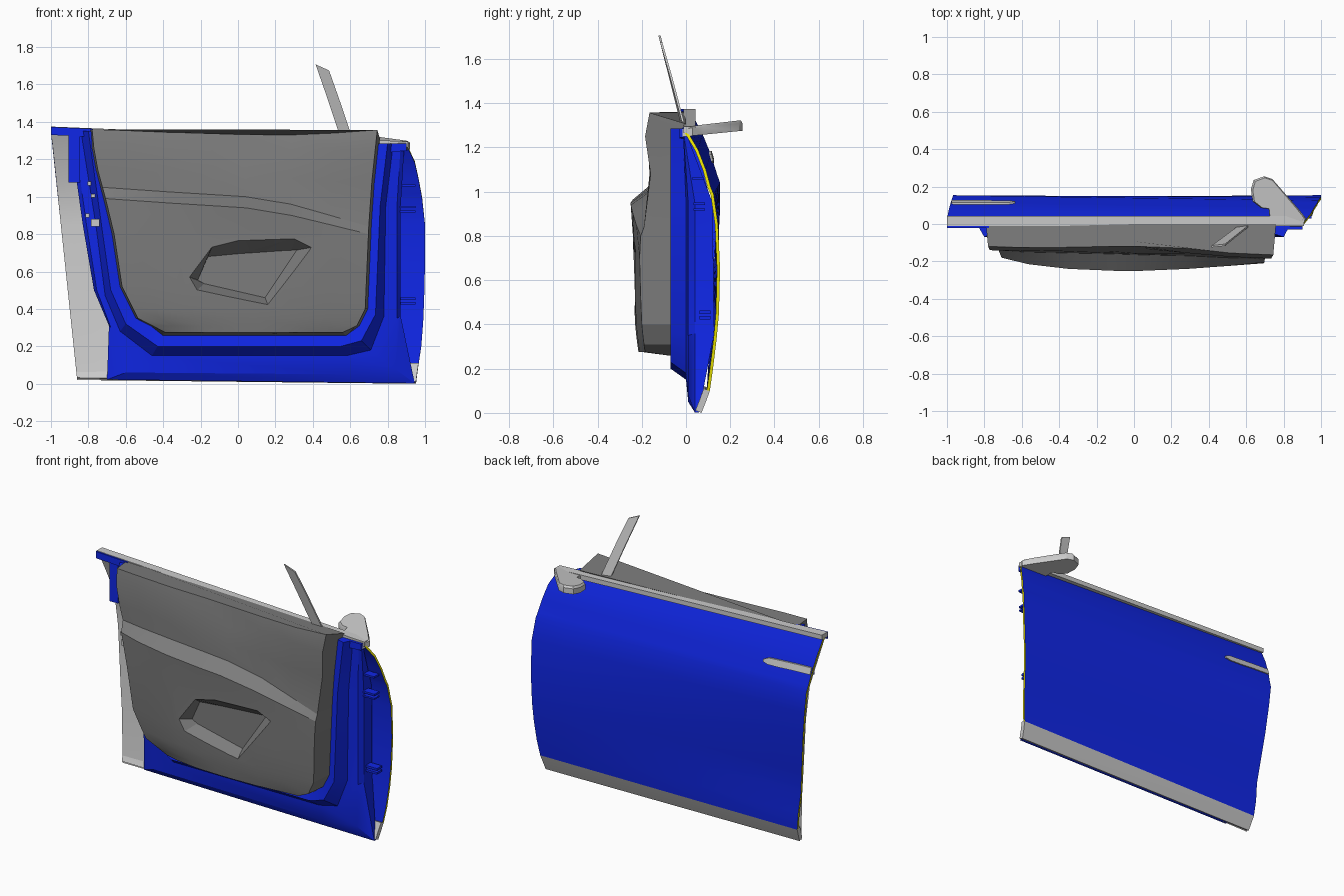
import bpy, bmesh, math

if "Cube" in bpy.data.objects:
    bpy.data.objects.remove(bpy.data.objects["Cube"])

def material(name, rgb):
    m = bpy.data.materials.new(name)
    m.diffuse_color = (*rgb, 1)
    m.use_nodes = True
    m.node_tree.nodes["Principled BSDF"].inputs["Base Color"].default_value = m.diffuse_color
    return m

BLUE = material("blue_paint", (0.005, 0.02, 0.8))
YELLOW = material("yellow_edge", (0.8, 0.75, 0.0))
DARK = material("dark_grey", (0.2, 0.2, 0.2))

def loft(name, rings, closed=True, caps=True, mat=None, smooth=30, face_y=0):
    """Bridge rows of points into a surface; face_y forces open sheets to face +y or -y."""
    bm = bmesh.new()
    rows = [[bm.verts.new(p) for p in r] for r in rings]
    n = len(rows[0])
    for a, b in zip(rows, rows[1:]):
        for i in range(n if closed else n - 1):
            j = (i + 1) % n
            bm.faces.new((a[i], a[j], b[j], b[i]))
    if closed and caps:
        bm.faces.new(rows[0])
        bm.faces.new(rows[-1])
    bmesh.ops.recalc_face_normals(bm, faces=bm.faces)
    if face_y and sum(f.normal.y * f.calc_area() for f in bm.faces) * face_y < 0:
        bmesh.ops.reverse_faces(bm, faces=bm.faces)
    me = bpy.data.meshes.new(name)
    bm.to_mesh(me)
    bm.free()
    ob = bpy.data.objects.new(name, me)
    bpy.context.collection.objects.link(ob)
    if mat:
        me.materials.append(mat)
    if smooth:
        shade(ob, smooth)
    return ob

def activate(ob):
    bpy.ops.object.select_all(action='DESELECT')
    ob.select_set(True)
    bpy.context.view_layer.objects.active = ob

def shade(ob, angle):
    activate(ob)
    bpy.ops.object.shade_smooth_by_angle(angle=math.radians(angle))

def apply(ob, kind, **settings):
    activate(ob)
    mod = ob.modifiers.new(kind, kind)
    for k, v in settings.items():
        setattr(mod, k, v)
    bpy.ops.object.modifier_apply(modifier=mod.name)

def bar(name, x0, x1, y0, y1, lo, hi, mat=None):
    """Box whose bottom/top heights differ at each end: lo=(z at x0, z at x1)."""
    return loft(name, [[(x, y0, l), (x, y1, l), (x, y1, h), (x, y0, h)]
                       for x, l, h in ((x0, lo[0], hi[0]), (x1, lo[1], hi[1]))], mat=mat, smooth=0)

def lerp(table, t):
    if t <= table[0][0]:
        return table[0][1]
    for (a, va), (b, vb) in zip(table, table[1:]):
        if t <= b:
            return va + (vb - va) * (t - a) / (b - a)
    return table[-1][1]

# Outer skin section: front z, front y, front x, rear z, rear y
SKIN = [(0, .07, .952, .02, .07), (.05, .09, .958, .065, .09), (.10, .108, .965, .11, .108),
        (.20, .122, .98, .22, .115), (.33, .138, .99, .35, .107), (.45, .149, .995, .5, .122),
        (.65, .154, 1, .7, .142), (.85, .145, 1, .9, .153), (.99, .125, .985, 1.04, .154),
        (1.02, .112, .98, 1.08, .14), (1.10, .09, .965, 1.17, .112), (1.19, .055, .945, 1.26, .075),
        (1.275, .005, .905, 1.355, .025)]

def rear_x(z):
    return -.86 - .105 * (z - .02)

def skin_row(r, n=9):
    zf, yf, xf, zr, yr = r
    return [(rear_x(zr) + (xf - rear_x(zr)) * i / n, yr + (yf - yr) * i / n, zr + (zf - zr) * i / n)
            for i in range(n + 1)]

def skin_y(x, z):
    u = min(1, max(0, (x + .95) / 1.92))
    return lerp([(r[3] + (r[0] - r[3]) * u, r[4] + (r[1] - r[4]) * u) for r in SKIN], z)

# Outer skin with yellow rim, and grey sill strip
skin = loft("outer_skin", [skin_row(r) for r in SKIN[2:]], closed=False, mat=BLUE, smooth=0, face_y=1)
skin.data.materials.append(YELLOW)
apply(skin, 'SOLIDIFY', thickness=.014, offset=-1, material_offset_rim=1)
shade(skin, 20)
sill = loft("sill_strip", [skin_row(r) for r in SKIN[:3]], closed=False, smooth=0, face_y=1)
apply(sill, 'SOLIDIFY', thickness=.03, offset=-1)
shade(sill, 30)

# Inner panel: nested U-shaped steps from the trim out to the skin
LOOPS = [
    (-.05, [(-.76, 1.35), (-.65, .85), (-.60, .52), (-.52, .36), (-.37, .29), (.54, .29), (.62, .33), (.66, .41), (.69, .95), (.74, 1.285)]),
    (-.07, [(-.80, 1.35), (-.73, .85), (-.68, .5), (-.60, .32), (-.43, .20), (.55, .20), (.66, .23), (.735, .37), (.76, .95), (.80, 1.285)]),
    (0, [(-.84, 1.35), (-.76, .85), (-.71, .47), (-.63, .28), (-.46, .15), (.58, .15), (.71, .18), (.78, .36), (.79, .95), (.83, 1.285)]),
    (.01, [(-.88, 1.35), (-.81, .85), (-.755, .5), (-.68, .3), (-.60, .06), (.60, .05), (.84, .08), (.85, .35), (.85, .95), (.87, 1.285)]),
    (.04, [(-.90, 1.35), (-.83, .85), (-.77, .5), (-.69, .31), (-.70, .022), (.70, .005), (.945, .002), (.87, .36), (.87, .95), (.89, 1.285)])]
rings = [[(x, min(y, skin_y(x, z) - .02), z) for x, z in pts] for y, pts in LOOPS]
rings.append([(x, skin_y(x, z) - .012, z) for x, z in LOOPS[-1][1]])
loft("inner_panel", rings, closed=False, mat=BLUE, smooth=25, face_y=-1)
for name, i in (("panel_cap_rear", 0), ("panel_cap_front", -1)):
    edge = [r[i] for r in rings]
    loft(name, [edge, [(x, .0, z) for x, y, z in edge]], closed=False, mat=BLUE, smooth=0)

# Grey rear inner strip
inner = [(.02, -.67), (.31, -.68), (.5, -.76), (.85, -.82), (1.07, -.84), (1.34, -.88)]
loft("rear_inner_strip", [[(x, skin_y(x, z) - .02, z) for x in (rear_x(z), (rear_x(z) + xi) / 2, xi)]
                          for z, xi in inner], closed=False, face_y=-1)

# Belt line: grey weather strip, blue rail ends, rear shut-face plate
bar("belt_strip", -1, .91, -.012, .042, (1.345, 1.265), (1.375, 1.295))
bar("belt_rail_rear", -1, -.775, -.022, -.012, (1.33, 1.32), (1.373, 1.363), BLUE)
bar("belt_rail_front", .74, .9, -.03, -.012, (1.235, 1.245), (1.285, 1.285), BLUE)
bar("shut_plate", -.905, -.845, -.015, .02, (1.075, 1.075), (1.335, 1.335), BLUE)

# Interior trim: height/depth table per station across the width
ZL = [(.27, -.38), (.35, -.535), (.52, -.62), (.85, -.67), (1.2, -.765), (1.36, -.78)]
ZR = [(.27, .55), (.31, .635), (.4, .68), (.98, .705), (1.36, .745)]
STATIONS = [
    (0, [(1.36, -.12), (1.26, -.14), (1.14, -.14), (1.05, -.14), (.99, -.18), (.8, -.19)]),
    (.1, [(1.355, -.125), (1.26, -.14), (1.14, -.145), (1.04, -.15), (.98, -.215), (.8, -.215)]),
    (.25, [(1.345, -.125), (1.25, -.145), (1.13, -.15), (1.025, -.155), (.965, -.24), (.8, -.235)]),
    (.42, [(1.338, -.12), (1.24, -.145), (1.12, -.155), (1.01, -.16), (.95, -.25), (.8, -.24)]),
    (.53, [(1.332, -.12), (1.20, -.13), (1.10, -.16), (1.0, -.165), (.94, -.25), (.8, -.24)]),
    (.7, [(1.33, -.13), (1.25, -.155), (1.1, -.16), (.96, -.17), (.90, -.24), (.78, -.235)]),
    (.85, [(1.34, -.155), (1.25, -.175), (1.08, -.165), (.90, -.18), (.85, -.225), (.75, -.222)]),
    (1, [(1.357, -.165), (1.25, -.185), (1.08, -.16), (.84, -.19), (.80, -.205), (.7, -.21)])]
rows = []
for k in range(11):
    front = []
    for s, prof in STATIONS:
        z, y = prof[k] if k < 6 else ((.52, .4, .35, .31, .275)[k - 6], prof[5][1] + .005 * (k - 5))
        front.append((lerp(ZL, z) + s * (lerp(ZR, z) - lerp(ZL, z)), y, z))
    back = 0 if k == 0 else -.045
    (xa, _, za), (xb, _, zb) = front[0], front[-1]
    drop = .02 if k == 10 else 0
    rows.append([(xa - .012, back, za - drop)] + front + [(xb + .015, back, zb - drop - (.05 if k == 0 else 0))])
trim = loft("interior_trim", rows, mat=DARK, smooth=0)

# Storage pocket cut into the trim
OUT = [(-.26, .57), (-.14, .73), (0, .765), (.3, .775), (.4, .73), (.16, .42), (-.22, .50)]
INN = [(-.215, .555), (-.16, .68), (0, .695), (.25, .712), (.315, .715), (.145, .46), (-.18, .535)]
cutter = loft("pocket_cutter", [[(x, y, z) for x, z in p] for y, p in ((-.3, OUT), (-.235, OUT), (-.16, INN))], smooth=0)
cutter.hide_render = True
apply(trim, 'BOOLEAN', object=cutter, operation='DIFFERENCE', solver='EXACT')
bpy.data.objects.remove(cutter)
shade(trim, 22)

# Window pillar blade
loft("window_pillar", [[(x0, y, z0), (x1, y + .008, z1), (x1, y + .018, z1), (x0, y + .01, z0)]
                       for x0, z0, x1, z1, y in ((.415, 1.707, .487, 1.675, -.125), (.48, 1.52, .545, 1.51, -.078),
                                                 (.55, 1.31, .612, 1.31, -.025))])

# Door mirror
MIRROR = [(.625, .185), (.64, .235), (.695, .255), (.74, .24), (.88, .08), (.92, .03), (.9, -.015),
          (.73, -.01), (.72, .08), (.68, .085), (.635, .12)]
loft("door_mirror", [[(x, y, 1.25 + .1 * y) for x, y in MIRROR], [(x, y, 1.285 + .1 * y) for x, y in MIRROR],
                     [(.75 + (x - .75) * .92, .12 + (y - .12) * .94, 1.295 + .11 * y) for x, y in MIRROR]])

# Outer door handle following the skin
hx = (-.975, -.86, -.74, -.67, -.635)
hz = ((1.145, 1.185), (1.14, 1.18), (1.132, 1.173), (1.13, 1.168), (1.138, 1.152))
loft("door_handle", [[(x, skin_y(x, a) - .01, a), (x, skin_y(x, a) + .008, a),
                      (x, skin_y(x, b) + .01, b), (x, skin_y(x, b) - .01, b)] for x, (a, b) in zip(hx, hz)])

# Hinge brackets and latch details
for i, (z, y, h) in enumerate(((1.06, .055, .012), (.945, .06, .012), (.92, .06, .01), (.455, .085, .014), (.43, .085, .014))):
    bar(f"hinge_bracket_{i}", .865, .95, y - .025, y + .025, (z - h / 2,) * 2, (z + h / 2,) * 2, BLUE)
bar("door_latch", -.785, -.74, -.065, -.02, (.84, .84), (.88, .88))
for i, (x, z) in enumerate(((-.795, 1.07), (-.775, 1.005), (-.805, .9))):
    bar(f"latch_screw_{i}", x - .01, x + .01, -.04, -.005, (z - .01,) * 2, (z + .01,) * 2)
